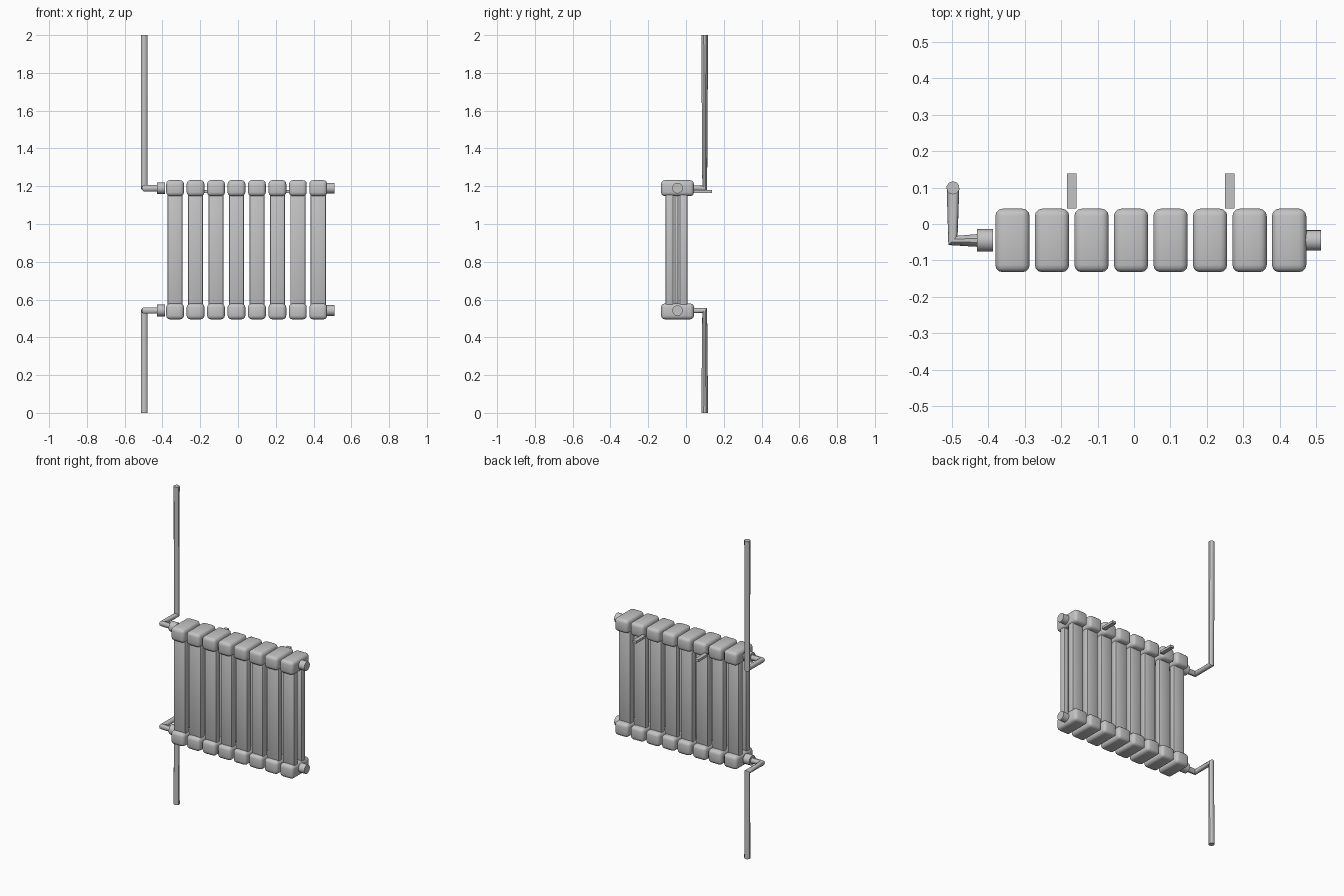
import bpy
import math

cube = bpy.data.objects.get("Cube")
if cube:
    bpy.data.objects.remove(cube, do_unlink=True)

metal = bpy.data.materials.new("grey_metal")
metal.use_nodes = True
GREY = (0.55, 0.55, 0.55, 1)
metal.diffuse_color = GREY
metal.node_tree.nodes["Principled BSDF"].inputs["Base Color"].default_value = GREY

MID_Y = -0.045                 # depth centre of the radiator body
LOW_Z, HIGH_Z = 0.54, 1.19     # heights of the two headers


def finish(obj, name, angle=None):
    obj.name = name
    obj.data.materials.clear()
    obj.data.materials.append(metal)
    if angle:
        bpy.ops.object.select_all(action='DESELECT')
        obj.select_set(True)
        bpy.context.view_layer.objects.active = obj
        bpy.ops.object.shade_smooth_by_angle(angle=math.radians(angle))
    return obj


def box(name, centre, size, bevel=0, segments=1, angle=None):
    bpy.ops.mesh.primitive_cube_add(size=1, location=centre)
    obj = bpy.context.object
    obj.scale = size
    bpy.ops.object.transform_apply(location=False, rotation=False, scale=True)
    if bevel:
        mod = obj.modifiers.new("rounding", 'BEVEL')
        mod.width = bevel
        mod.segments = segments
        bpy.ops.object.modifier_apply(modifier=mod.name)
    return finish(obj, name, angle)


def plug(name, x0, x1, z, radius):
    bpy.ops.mesh.primitive_cylinder_add(
        vertices=24, radius=radius, depth=x1 - x0,
        location=((x0 + x1) / 2, MID_Y, z), rotation=(0, math.pi / 2, 0))
    return finish(bpy.context.object, name, 40)


def pipe(name, points):
    curve = bpy.data.curves.new(name, 'CURVE')
    curve.dimensions = '3D'
    curve.bevel_depth = 0.018
    curve.bevel_resolution = 3
    curve.use_fill_caps = True
    spline = curve.splines.new('POLY')
    spline.points.add(len(points) - 1)
    for p, co in zip(spline.points, points):
        p.co = (*co, 1)
    obj = bpy.data.objects.new(name, curve)
    bpy.context.collection.objects.link(obj)
    bpy.ops.object.select_all(action='DESELECT')
    obj.select_set(True)
    bpy.context.view_layer.objects.active = obj
    bpy.ops.object.convert(target='MESH')
    return finish(bpy.context.object, name, 40)


# Eight sections: rounded header blocks joined by three columns
for i in range(8):
    x = -0.333 + i * 0.1083
    for side, z in (("upper", HIGH_Z), ("lower", 0.537)):
        box(f"{side}_header_{i + 1}", (x, MID_Y, z),
            (0.094, 0.174, 0.084), 0.02, 3, 40)
    for side, y, wide, deep in (("front", -0.087, 0.08, 0.042),
                                ("middle", -0.05, 0.04, 0.022),
                                ("back", -0.013, 0.08, 0.042)):
        box(f"{side}_column_{i + 1}", (x, y, (LOW_Z + HIGH_Z) / 2),
            (wide, deep, 0.62), 0.008, 2, 40)

# End plugs, inlet nuts and bent feed pipes
for side, z, end in (("upper", HIGH_Z, 2.0), ("lower", LOW_Z + 0.002, 0.0)):
    plug(f"{side}_end_plug", 0.468, 0.512, z, 0.028)
    plug(f"{side}_inlet_nut", -0.43, -0.386, z, 0.031)
    pipe(f"{side}_pipe", [(-0.42, MID_Y, z), (-0.496, MID_Y, z),
                          (-0.496, 0.099, z), (-0.496, 0.099, end)])

# Wall brackets behind the upper headers
for side, x in (("right", -0.171), ("left", 0.262)):
    box(f"{side}_wall_bracket", (x, 0.09, 1.172), (0.026, 0.096, 0.015))
